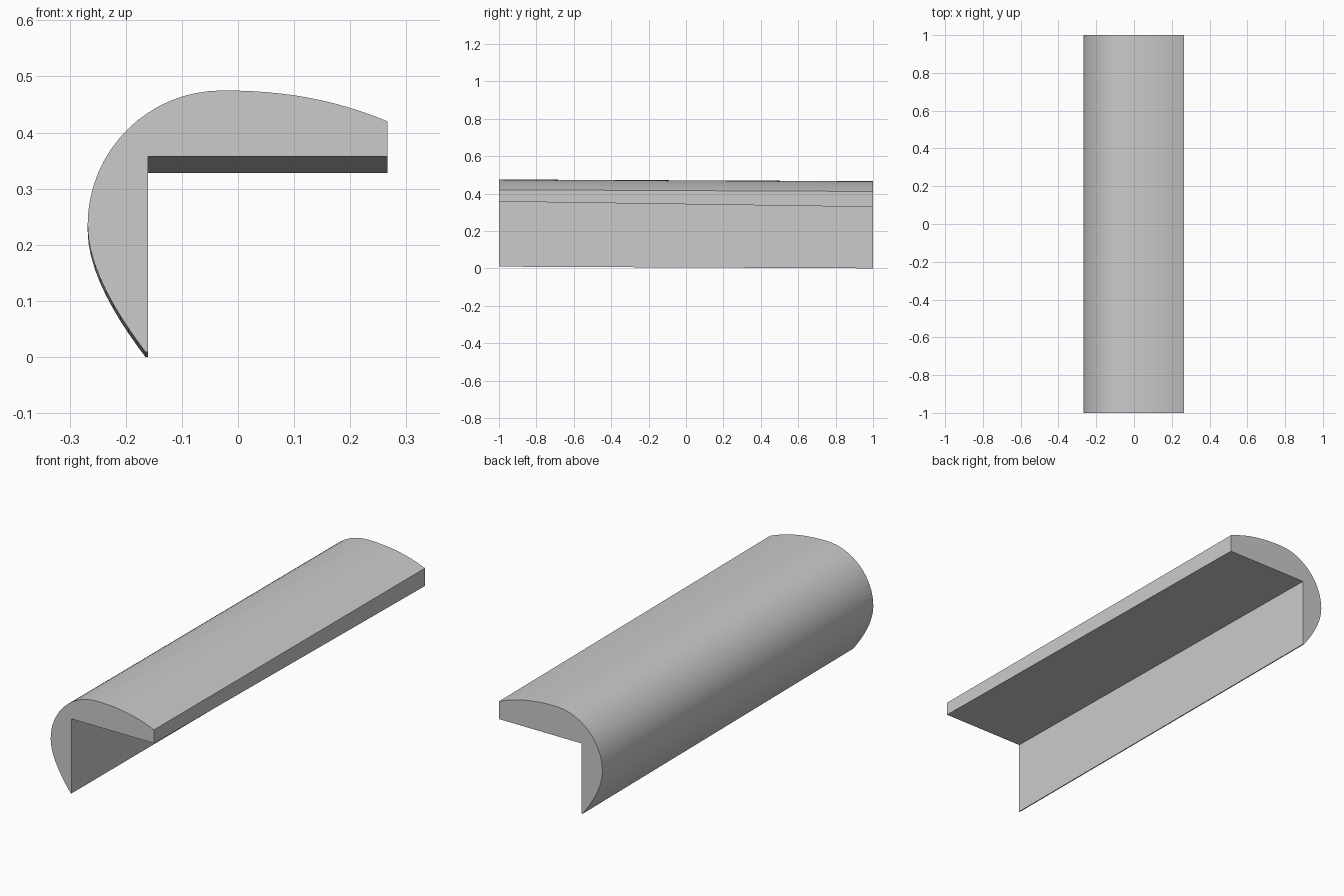
import bpy, bmesh, math
from mathutils import Vector
from mathutils.geometry import interpolate_bezier

if "Cube" in bpy.data.objects:
    bpy.data.objects.remove(bpy.data.objects["Cube"])


def curve(pts, n):
    """Sample a cubic bezier given as four (x, z) points."""
    p = [Vector((x, 0, z)) for x, z in pts]
    return [(v.x, v.z) for v in interpolate_bezier(*p, n)]


def outer_profile(dz):
    """Rounded outer edge, from the lower tip over the nose to the thin end."""
    k = 0.5523 * 0.24
    low = curve([(-0.165, 0.009), (-0.215, 0.075), (-0.268, 0.160), (-0.268, 0.235)], 11)
    nose = curve([(-0.268, 0.235), (-0.268, 0.235 + k), (-0.028 - k, 0.475), (-0.028, 0.475)], 17)
    top = curve([(-0.028, 0.475), (0.080, 0.475), (0.170, 0.460), (0.266, 0.420)], 13)
    return [(x, z + dz) for x, z in low + nose[1:] + top[1:]]


def section(y, dz, inner_z):
    """Closed section: outer edge plus the inner L-shaped notch."""
    notch = [(0.266, inner_z), (-0.16, inner_z), (-0.16, 0.009 + dz)]
    return [(x, y, z) for x, z in outer_profile(dz) + notch]


# Edge trim: section changes slightly from front to back
bm = bmesh.new()
front = [bm.verts.new(p) for p in section(-1, 0.0, 0.357)]
back = [bm.verts.new(p) for p in section(1, -0.009, 0.328)]
n = len(front)
for i in range(n):
    j = (i + 1) % n
    bm.faces.new((front[i], front[j], back[j], back[i]))
bm.faces.new(front)
bm.faces.new(back[::-1])
bmesh.ops.recalc_face_normals(bm, faces=bm.faces)
mesh = bpy.data.meshes.new("edge_trim")
bm.to_mesh(mesh)
bm.free()

trim = bpy.data.objects.new("edge_trim", mesh)
bpy.context.collection.objects.link(trim)
bpy.context.view_layer.objects.active = trim
trim.select_set(True)
bpy.ops.object.shade_smooth_by_angle(angle=math.radians(25))
